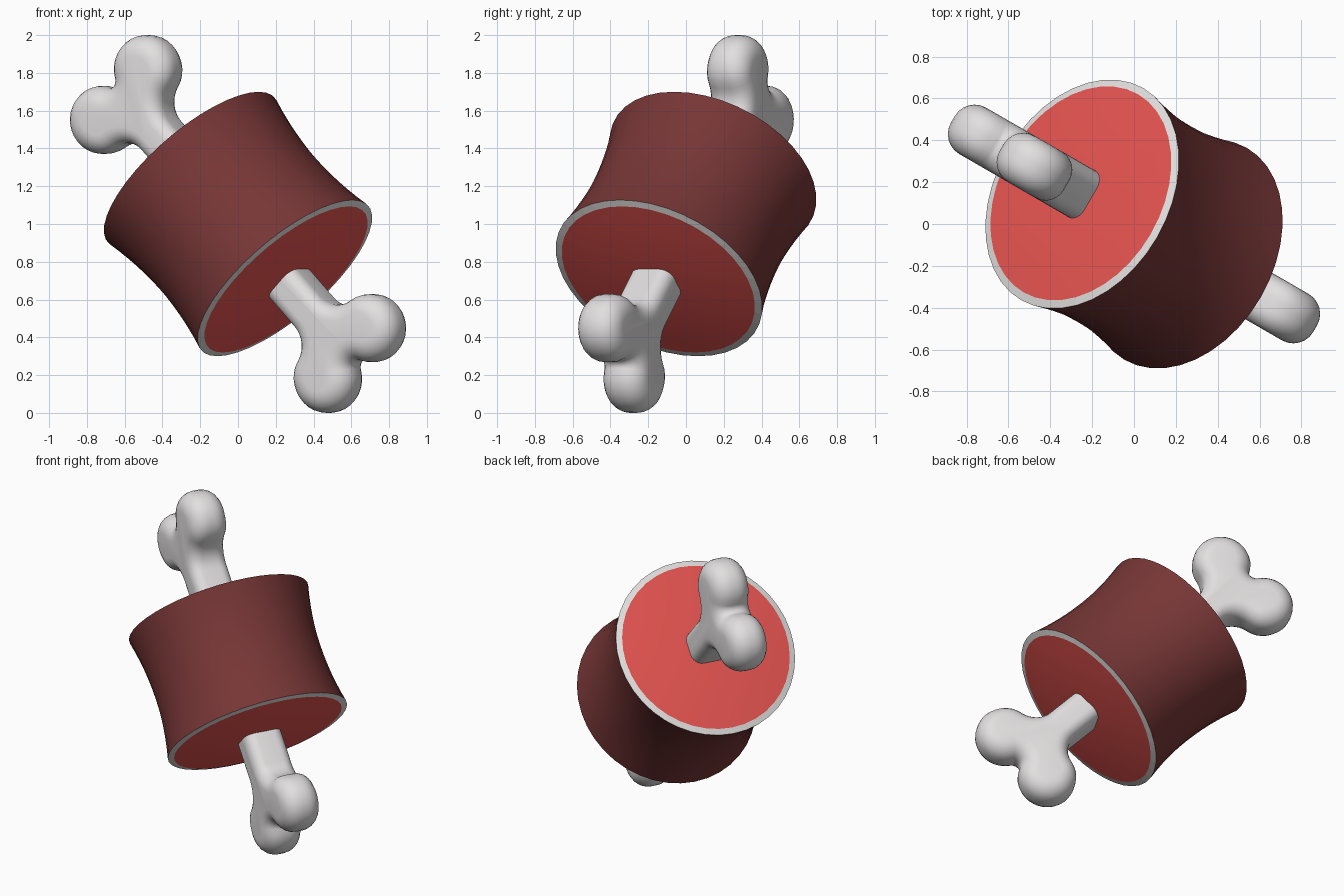
import bpy, bmesh, math
from mathutils import Matrix, Vector

cube = bpy.data.objects.get("Cube")
if cube:
    bpy.data.objects.remove(cube, do_unlink=True)


def material(name, rgb):
    m = bpy.data.materials.new(name)
    m.use_nodes = True
    m.diffuse_color = (*rgb, 1)
    m.node_tree.nodes["Principled BSDF"].inputs["Base Color"].default_value = (*rgb, 1)
    return m


skin = material("dark_meat", (0.185, 0.037, 0.037))
flesh = material("red_flesh", (0.78, 0.088, 0.08))
fat = material("pale_fat", (0.76, 0.74, 0.73))
bone_white = material("bone_white", (0.76, 0.74, 0.74))

# The whole joint leans over: local z is the bone axis
LEAN = (Matrix.Translation((0, 0, 1)) @ Matrix.Rotation(math.radians(150), 4, "Z")
        @ Matrix.Rotation(math.radians(45), 4, "Y"))
FLIP = Matrix.Rotation(math.pi, 4, "X")


def add_object(name, bm, mat, local=Matrix.Identity(4)):
    mesh = bpy.data.meshes.new(name)
    bm.to_mesh(mesh)
    bm.free()
    mesh.transform(LEAN @ local)
    mesh.materials.append(mat)
    obj = bpy.data.objects.new(name, mesh)
    bpy.context.collection.objects.link(obj)
    return obj


def bridge(bm, rings):
    for a, b in zip(rings, rings[1:]):
        n = len(a)
        for i in range(n):
            j = (i + 1) % n
            bm.faces.new((a[i], a[j], b[j], b[i]))


def lathe(profile, cap=False, sides=40):
    """Turn (radius, height) points around z."""
    bm = bmesh.new()
    rings = []
    for r, z in profile:
        angles = [2 * math.pi * i / sides for i in range(sides)]
        rings.append([bm.verts.new((r * math.cos(t), r * math.sin(t), z)) for t in angles])
    bridge(bm, rings)
    if cap:
        bm.faces.new(rings[-1])
    return bm


def arc(cx, cz, r, start, end, n):
    pts = []
    for i in range(n + 1):
        t = math.radians(start + (end - start) * i / n)
        pts.append((cx + r * math.cos(t), cz + r * math.sin(t)))
    return pts


def smooth(obj):
    bpy.ops.object.select_all(action="DESELECT")
    obj.select_set(True)
    bpy.context.view_layer.objects.active = obj
    bpy.ops.object.shade_smooth_by_angle(angle=math.radians(40))


# Meat: slightly waisted side wall
HALF, END, WAIST, INNER, FACE, DOME = 0.405, 0.585, 0.54, 0.547, 0.415, 0.035
steps = [i / 6 for i in range(-6, 7)]
smooth(add_object("meat_side", lathe([(WAIST + (END - WAIST) * s * s, HALF * s) for s in steps]), skin))

# Fat rims and gently domed cut faces at both ends
dome = [(INNER * s, FACE + DOME * (1 - s * s)) for s in (1, 0.8, 0.6, 0.4, 0.2)]
for side, turn in (("top", Matrix.Identity(4)), ("bottom", FLIP)):
    add_object(side + "_fat_rim", lathe([(END, HALF), (INNER, FACE)]), fat, turn)
    smooth(add_object(side + "_cut_face", lathe(dome, cap=True), flesh, turn))

# Bone outline: shaft fillet, knob, notch between knobs, then mirrored
quarter = arc(0.25, 0.656, 0.14, 180, 100.8, 8)
quarter += arc(0.19, 0.97, 0.18, -79.2, 152.1, 20)[1:]
quarter += arc(0, 1.071, 0.035, -27.9, -90, 6)[1:]
upper = quarter + [(-x, z) for x, z in quarter[-2::-1]]
outline = [Vector(p) for p in upper + [(-x, -z) for x, z in upper]]

# Bone body: outline with rounded edges, softer on the knobs than on the shaft
THICK, SHAFT_ROUND, KNOB_ROUND = 0.128, 0.06, 0.11
bm = bmesh.new()
layers = []
for k in range(14):
    sign = -1 if k < 7 else 1
    t = math.radians(-90 + 15 * k if k < 7 else 15 * (k - 7))
    ring = []
    for i, p in enumerate(outline):
        blend = min(1, max(0, (abs(p.y) - 0.6) / 0.3))
        r = SHAFT_ROUND + (KNOB_ROUND - SHAFT_ROUND) * blend
        d = (outline[(i + 1) % len(outline)] - outline[i - 1]).normalized()
        q = p - Vector((d.y, -d.x)) * r * (1 - math.cos(t))
        ring.append(bm.verts.new((q.x, sign * (THICK - r) + r * math.sin(t), q.y)))
    layers.append(ring)
bridge(bm, layers)
bm.faces.new(layers[0])
bm.faces.new(layers[-1])
bmesh.ops.recalc_face_normals(bm, faces=bm.faces)
smooth(add_object("bone", bm, bone_white))
